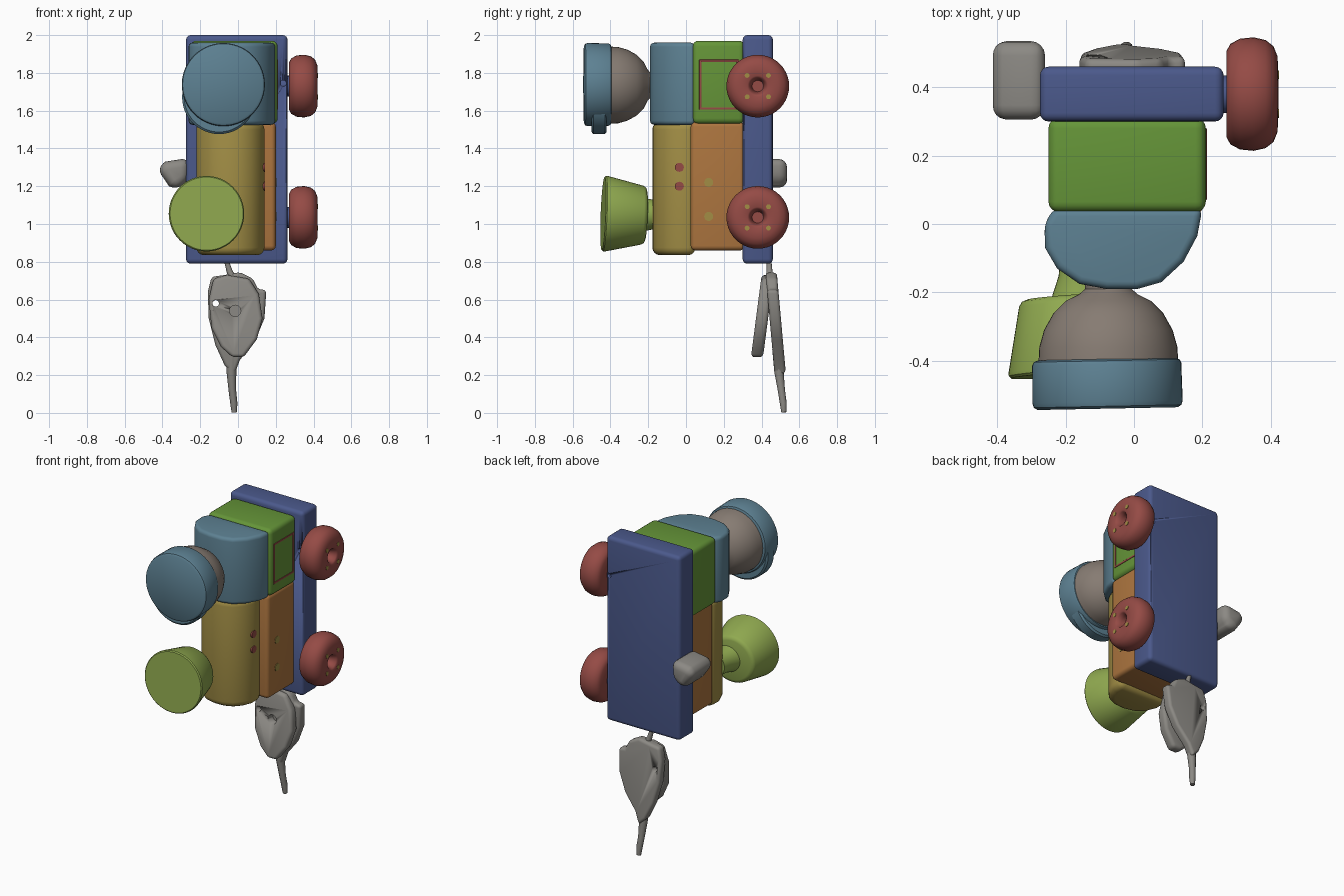
import bpy, bmesh, math
from mathutils import Vector, Matrix

if "Cube" in bpy.data.objects:
    bpy.data.objects.remove(bpy.data.objects["Cube"])

PLATE = (0.07, 0.10, 0.26, 1)
GREEN = (0.13, 0.30, 0.04, 1)
BLUE = (0.11, 0.22, 0.29, 1)
RED = (0.30, 0.07, 0.06, 1)
ORANGE = (0.42, 0.18, 0.05, 1)
YELLOW = (0.36, 0.27, 0.06, 1)
LIME = (0.28, 0.40, 0.08, 1)
BEIGE = (0.24, 0.20, 0.17, 1)
GREY = (0.26, 0.25, 0.23, 1)
mats = {}


def paint(ob, color):
    if color not in mats:
        mats[color] = bpy.data.materials.new("paint")
        mats[color].diffuse_color = color
    ob.data.materials.append(mats[color])


def finish(name, bm, color, angle=40):
    bmesh.ops.recalc_face_normals(bm, faces=bm.faces[:])
    me = bpy.data.meshes.new(name)
    bm.to_mesh(me)
    bm.free()
    ob = bpy.data.objects.new(name, me)
    bpy.context.collection.objects.link(ob)
    paint(ob, color)
    bpy.ops.object.select_all(action='DESELECT')
    ob.select_set(True)
    bpy.context.view_layer.objects.active = ob
    bpy.ops.object.shade_smooth_by_angle(angle=math.radians(angle))
    return ob


def prism(name, pts, lo, hi, color, axis='z', bevel=0.03, lean=None):
    """Extrude an outline along z (x,y points) or y (x,z points), with rounded edges."""
    bm = bmesh.new()
    place = (lambda p, t: (p[0], p[1], t)) if axis == 'z' else (lambda p, t: (p[0], t, p[1]))
    face = bm.faces.new([bm.verts.new(place(p, lo)) for p in pts])
    new = bmesh.ops.extrude_face_region(bm, geom=[face])['geom']
    shift = (0, 0, hi - lo) if axis == 'z' else (0, hi - lo, 0)
    bmesh.ops.translate(bm, vec=shift, verts=[g for g in new if isinstance(g, bmesh.types.BMVert)])
    bmesh.ops.recalc_face_normals(bm, faces=bm.faces[:])
    sharp = [e for e in bm.edges if e.calc_face_angle(0) > 0.55]
    bmesh.ops.bevel(bm, geom=sharp, offset=bevel, segments=4, profile=0.5,
                    affect='EDGES', clamp_overlap=True)
    if lean:
        for v in bm.verts:
            v.co.y += lean(v.co.z)
    return finish(name, bm, color, 50)


def rect(x0, x1, y0, y1):
    return [(x0, y0), (x1, y0), (x1, y1), (x0, y1)]


def lathe(name, base, direction, profile, color, seg=40, angle=40):
    """Turn (distance along axis, radius) points around an axis."""
    d = Vector(direction).normalized()
    m = Matrix.Translation(base) @ d.to_track_quat('Z', 'Y').to_matrix().to_4x4()
    bm = bmesh.new()
    rings = []
    for t, r in profile:
        rings.append([bm.verts.new(m @ Vector((r * math.cos(a), r * math.sin(a), t)))
                      for a in (2 * math.pi * i / seg for i in range(seg))])
    for a, b in zip(rings, rings[1:]):
        for i in range(seg):
            j = (i + 1) % seg
            bm.faces.new((a[i], a[j], b[j], b[i]))
    bm.faces.new(rings[0])
    bm.faces.new(rings[-1])
    return finish(name, bm, color, angle)


def cut(ob, name, base, length, r):
    c = lathe(name, base, (0, 1, 0), [(0, r), (length, r)], GREY, 20)
    c.hide_render = True
    c.hide_viewport = False
    c.display_type = 'WIRE'
    mod = ob.modifiers.new("hole", 'BOOLEAN')
    mod.operation = 'DIFFERENCE'
    mod.solver = 'EXACT'
    mod.object = c
    bpy.context.view_layer.objects.active = ob
    bpy.ops.object.modifier_apply(modifier=mod.name)
    bpy.data.objects.remove(c)


# Base plate with its small peg hole
plate = prism("base_plate", rect(-0.275, 0.262, 0.30, 0.46), 0.79, 2.0, PLATE, bevel=0.025)
cut(plate, "peg_hole_cutter", (0.24, 0.2, 1.745), 0.4, 0.016)

# Upper body: square cabin and rounded block
prism("cabin_block", rect(-0.25, 0.21, 0.035, 0.31), 1.53, 1.97, GREEN)
prism("rounded_block", [(-0.235, 0.045), (-0.262, 0.0), (-0.26, -0.07), (-0.225, -0.13),
                        (-0.16, -0.175), (-0.08, -0.19), (0.01, -0.19), (0.08, -0.17),
                        (0.145, -0.11), (0.185, -0.035), (0.2, 0.045)],
      1.525, 1.96, BLUE, bevel=0.022)

# Lower body: orange slab and rounded yellow barrel
prism("orange_block", rect(-0.22, 0.2, 0.025, 0.31), 0.86, 1.54, ORANGE, bevel=0.025)
prism("yellow_barrel", [(-0.215, 0.05), (-0.22, -0.04), (-0.19, -0.11), (-0.13, -0.16),
                        (-0.06, -0.178), (0.01, -0.175), (0.07, -0.15), (0.115, -0.1),
                        (0.14, -0.04), (0.14, 0.05)],
      0.835, 1.54, YELLOW, bevel=0.04)

# Painted window frame on the cabin side
for i, (y0, y1, z0, z1) in enumerate([(0.07, 0.28, 1.605, 1.617), (0.07, 0.28, 1.858, 1.87),
                                      (0.07, 0.082, 1.605, 1.87), (0.268, 0.28, 1.605, 1.87)]):
    prism(f"window_frame_{i}", rect(0.2, 0.213, y0, y1), z0, z1, RED, bevel=0.002)

# Painted spots on the barrel and slab
for i, (x, y, z, c) in enumerate([(0.14, -0.035, 1.30, RED), (0.14, -0.035, 1.20, RED),
                                  (0.2, 0.12, 1.22, YELLOW), (0.2, 0.12, 1.04, YELLOW)]):
    lathe(f"spot_{i}", (x - 0.01, y, z), (1, 0, 0), [(0, 0.024), (0.013, 0.024)], c, 16)

# Wheels on the right side with hub hollows, axles and dots
for n, z in (("upper", 1.73), ("lower", 1.035)):
    lathe(f"{n}_wheel", (0.27, 0.38, z), (1, 0, 0),
          [(0, 0.05), (0.0, 0.125), (0.012, 0.147), (0.04, 0.162), (0.08, 0.166), (0.115, 0.158),
           (0.138, 0.14), (0.15, 0.11), (0.152, 0.055), (0.146, 0.045), (0.12, 0.036),
           (0.09, 0.03), (0.09, 0.002)], RED)
    lathe(f"{n}_axle", (0.22, 0.38, z), (1, 0, 0), [(0, 0.055), (0.1, 0.055)], PLATE, 24)
    for k in range(4):
        a = math.pi * (0.25 + k / 2)
        lathe(f"{n}_wheel_dot_{k}", (0.415, 0.38 + 0.08 * math.cos(a), z + 0.08 * math.sin(a)),
              (1, 0, 0), [(0, 0.013), (0.009, 0.013)], YELLOW, 12)

# Upper chimney: beige dome, blue cap and the slipped disc below
lathe("dome", (-0.075, -0.15, 1.735), (0, -1, 0),
      [(0, 0.07), (0.04, 0.068), (0.055, 0.085), (0.075, 0.125), (0.11, 0.16),
       (0.16, 0.188), (0.21, 0.202), (0.27, 0.205)], BEIGE, 48)
lathe("chimney_cap", (-0.08, -0.395, 1.738), (0.02, -1, 0),
      [(0, 0.20), (0.005, 0.213), (0.015, 0.218), (0.125, 0.22), (0.138, 0.216), (0.145, 0.205)],
      BLUE, 56)
lathe("slipped_disc", (-0.1, -0.42, 1.672), (0, -1, 0),
      [(0, 0.185), (0.01, 0.196), (0.07, 0.196), (0.08, 0.185)], BLUE, 48)

# Lower funnel and its neck
lathe("funnel", (-0.182, -0.212, 1.046), (0.07, -1, 0.04),
      [(0, 0.13), (0.006, 0.147), (0.02, 0.156), (0.21, 0.2), (0.22, 0.2), (0.227, 0.194)],
      LIME, 48)
lathe("funnel_neck", (-0.14, -0.1, 1.05), (-0.1, -1, 0),
      [(0, 0.075), (0.06, 0.075), (0.13, 0.09)], LIME, 32)

# Stone-like horn on the left side
prism("side_horn", [(-0.43, 1.295), (-0.385, 1.33), (-0.26, 1.35), (-0.26, 1.235),
                    (-0.325, 1.18), (-0.365, 1.2)], 0.305, 0.535, GREY, axis='y', bevel=0.045)

# Hanging leaf: two thin layers splayed apart from the top
back = prism("leaf_back", [(-0.07, 0.73), (-0.14, 0.72), (-0.16, 0.64), (-0.155, 0.5),
                           (-0.12, 0.36), (-0.07, 0.25), (-0.02, 0.2), (0.01, 0.28),
                           (0.09, 0.38), (0.14, 0.5), (0.15, 0.65), (0.105, 0.655),
                           (0.08, 0.71), (0.01, 0.745)],
             -0.03, 0.03, GREY, axis='y', bevel=0.018, lean=lambda z: 0.45 + (0.75 - z) * 0.09)
front = prism("leaf_front", [(-0.06, 0.73), (-0.13, 0.71), (-0.155, 0.6), (-0.14, 0.45),
                             (-0.09, 0.35), (-0.03, 0.295), (0.03, 0.295), (0.1, 0.39),
                             (0.13, 0.5), (0.11, 0.63), (0.06, 0.71)],
              -0.032, 0.032, GREY, axis='y', bevel=0.02, lean=lambda z: 0.435 - (0.75 - z) * 0.13)
for ob in (back, front):
    cut(ob, "leaf_hole_cutter", (-0.118, 0.25, 0.58), 0.4, 0.017)
cut(front, "leaf_dent_cutter", (-0.015, 0.25, 0.54), 0.175, 0.03)

# Leaf stalk and top twig
for name, pts in (("leaf_stalk", [(-0.03, 0.485, 0.34, 0.03), (-0.035, 0.492, 0.22, 0.026),
                                  (-0.03, 0.505, 0.12, 0.02), (-0.022, 0.515, 0.05, 0.019),
                                  (-0.02, 0.518, 0.003, 0.014)]),
                  ("leaf_twig", [(-0.02, 0.445, 0.69, 0.025), (-0.045, 0.442, 0.75, 0.016),
                                 (-0.06, 0.44, 0.8, 0.013)])):
    cu = bpy.data.curves.new(name, 'CURVE')
    cu.dimensions = '3D'
    cu.bevel_depth = 1
    cu.bevel_resolution = 3
    cu.use_fill_caps = True
    sp = cu.splines.new('POLY')
    sp.points.add(len(pts) - 1)
    for p, (x, y, z, r) in zip(sp.points, pts):
        p.co = (x, y, z, 1)
        p.radius = r
    ob = bpy.data.objects.new(name, cu)
    bpy.context.collection.objects.link(ob)
    paint(ob, GREY)

for m in bpy.data.materials:
    if m.users and not m.is_grease_pencil:
        m.use_nodes = True
        m.node_tree.nodes["Principled BSDF"].inputs["Base Color"].default_value = m.diffuse_color
